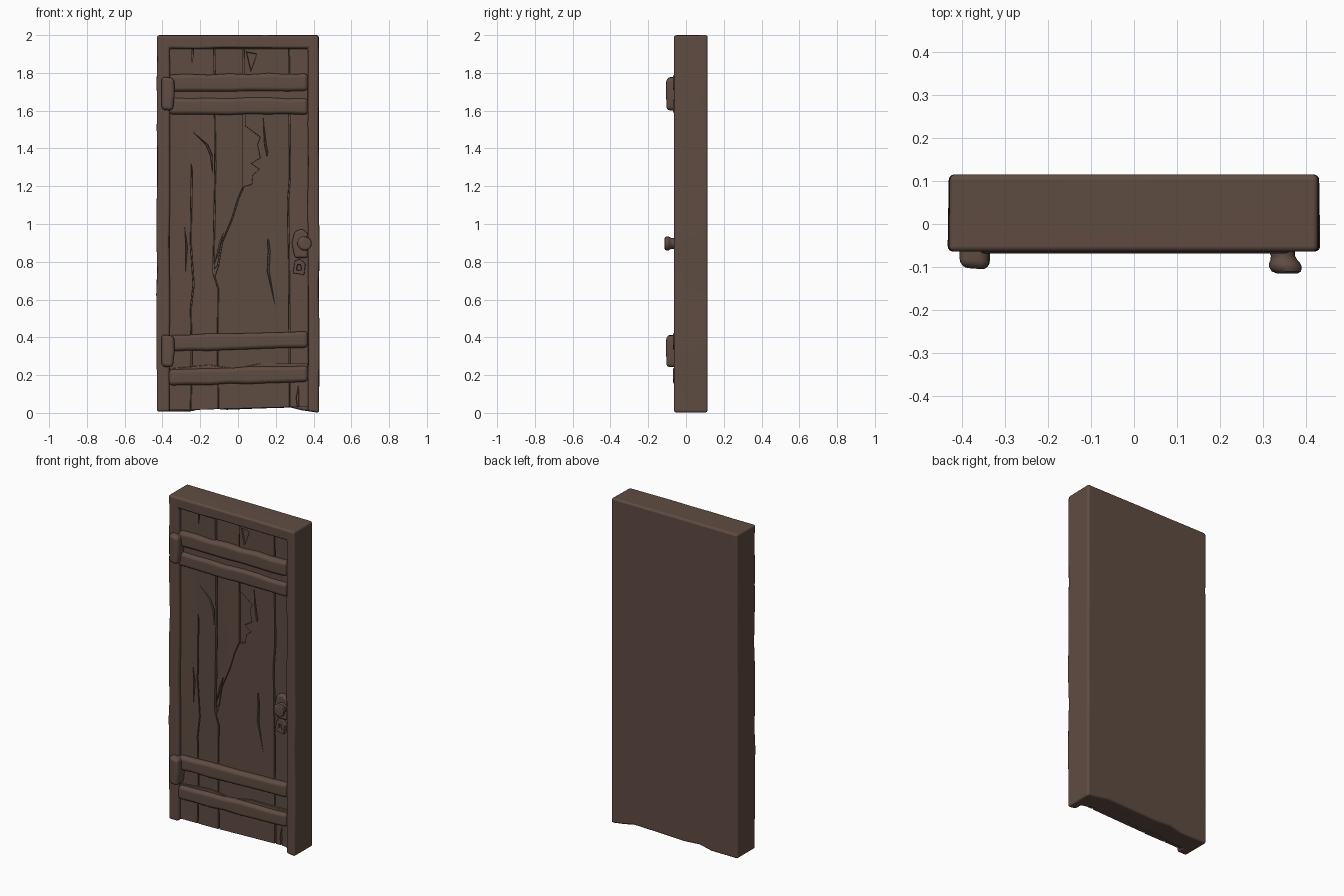
import bpy, bmesh, math, random

if "Cube" in bpy.data.objects:
    bpy.data.objects.remove(bpy.data.objects["Cube"])
random.seed(4)

wood = bpy.data.materials.new("dark_brown_wood")
wood.diffuse_color = (0.115, 0.072, 0.054, 1)
wood.use_nodes = True
wood.node_tree.nodes["Principled BSDF"].inputs["Base Color"].default_value = wood.diffuse_color


def add_prisms(bm, pts, y0, y1, jit=0.0, tilt=0.0):
    """Extrude an (x, z) outline from y0 (front) to y1 (back); front rim jittered, face tilted across x."""
    j = lambda: random.uniform(-jit, jit)
    mid = sum(x for x, z in pts) / len(pts)
    front = [bm.verts.new((x + j(), y0 + tilt * (x - mid), z + j())) for x, z in pts]
    back = [bm.verts.new((x, y1, z)) for x, z in pts]
    bm.faces.new(front)
    bm.faces.new(back[::-1])
    n = len(pts)
    for i in range(n):
        k = (i + 1) % n
        bm.faces.new((front[k], front[i], back[i], back[k]))


def link(name, bm):
    bmesh.ops.recalc_face_normals(bm, faces=bm.faces)
    me = bpy.data.meshes.new(name)
    bm.to_mesh(me)
    bm.free()
    ob = bpy.data.objects.new(name, me)
    bpy.context.collection.objects.link(ob)
    me.materials.append(wood)
    return ob


def make(name, parts):
    bm = bmesh.new()
    for p in parts:
        add_prisms(bm, *p)
    return link(name, bm)


def finish(ob, width, segs=3, cutter=None):
    """Cut, bevel, apply and shade smooth."""
    bpy.ops.object.select_all(action='DESELECT')
    bpy.context.view_layer.objects.active = ob
    ob.select_set(True)
    if cutter:
        m = ob.modifiers.new("cut", 'BOOLEAN')
        m.object, m.operation, m.solver = cutter, 'DIFFERENCE', 'EXACT'
        bpy.ops.object.modifier_apply(modifier="cut")
        bpy.data.objects.remove(cutter)
    if width:
        m = ob.modifiers.new("round", 'BEVEL')
        m.width, m.segments, m.use_clamp_overlap = width, segs, False
        m.limit_method, m.angle_limit = 'ANGLE', math.radians(35)
        bpy.ops.object.modifier_apply(modifier="round")
    bpy.ops.object.shade_smooth_by_angle(angle=math.radians(40))
    ob.modifiers.new("even_shading", 'WEIGHTED_NORMAL').keep_sharp = True


def wobble(a, b, n, amp):
    """Points from a up to (not including) b, nudged off the straight line."""
    out = [a]
    for i in range(1, n):
        t = i / n
        out.append((a[0] + (b[0] - a[0]) * t + random.uniform(-amp, amp),
                    a[1] + (b[1] - a[1]) * t + random.uniform(-amp, amp)))
    return out


def crack(pts, w):
    """Tapered sliver outline along a polyline."""
    mid = pts[1:-1]
    return ([pts[0]] + [(x + w / 2, z) for x, z in mid] + [pts[-1]] +
            [(x - w / 2, z) for x, z in mid[::-1]])


# frame and solid back: one slab with a sunken front, ragged at the foot
outline = [(-0.43, 0.008), (-0.25, 0.008), (-0.17, 0.026), (-0.06, 0.018), (0.1, 0.024),
           (0.28, 0.028), (0.34, 0.014), (0.43, 0.001)]
outline += wobble((0.43, 0.10), (0.428, 2.0), 10, 0.001)
outline += wobble((0.428, 2.0), (-0.428, 2.0), 6, 0.0005)
outline += wobble((-0.428, 2.0), (-0.43, 0.008), 16, 0.001)
frame = make("door_frame", [(outline, -0.064, 0.115, 0.003)])
inner = ([(-0.362, -0.1), (0.37, -0.1)] + wobble((0.37, 0.12), (0.37, 1.93), 9, 0.003)
         + wobble((0.37, 1.93), (-0.362, 1.93), 5, 0.003)
         + wobble((-0.362, 1.93), (-0.362, 0.1), 9, 0.003))
finish(frame, 0.013, 4, make("recess_cutter", [(inner, -0.2, -0.016)]))

# vertical planks, each given as left edge and right edge from bottom to top
top = 1.928
seam_a = [(-0.25, 0.015), (-0.245, 0.3), (-0.25, 0.55), (-0.235, 0.68), (-0.25, 0.9),
          (-0.245, 1.25), (-0.24, top)]
seam_b = [(-0.105, 0.02), (-0.107, 0.4), (-0.105, 0.66), (-0.13, 0.74)]
upper_b = [(-0.13, 0.76), (-0.125, 1.0), (-0.12, 1.3), (-0.125, top)]
slant = [(-0.105, 0.78), (-0.085, 0.9), (-0.03, 1.03), (0.0, 1.13), (0.03, 1.2)]
seam_d = [(0.275, 0.03), (0.272, 0.5), (0.27, 0.8), (0.265, 1.12), (0.275, 1.25), (0.27, top)]
ragged = [(0.07, 1.21), (0.075, 1.26), (0.11, 1.29), (0.065, 1.32), (0.115, 1.35),
          (0.10, 1.42), (0.115, 1.46), (0.035, 1.52), (0.03, top)]
planks = [
    ([(-0.366, 0.015), (-0.366, top)], seam_a, -0.036, 0.03),
    (seam_a, seam_b + upper_b, -0.038, -0.03),
    (upper_b, slant + [(0.03, 1.35), (0.03, top)], -0.031, 0.02),
    (seam_b[:3] + [(-0.125, 0.72)] + slant + ragged, seam_d, -0.036, 0.01),
    (seam_d, [(0.373, 0.03), (0.373, top)], -0.032, -0.03),
]
g = 0.0025
parts = []
for left, right, y, tilt in planks:
    parts.append(([(x - g, z) for x, z in right] + [(x + g, z) for x, z in left[::-1]],
                  y, -0.005, 0, tilt))
boards = make("vertical_planks", parts)
cracks = [
    crack([(-0.22, 1.47), (-0.165, 1.42), (-0.14, 1.36), (-0.135, 1.28)], 0.010),
    crack([(0.135, 1.54), (0.145, 1.42), (0.18, 1.26), (0.195, 1.17)], 0.009),
    crack([(0.15, 1.0), (0.165, 0.86), (0.16, 0.75), (0.19, 0.6)], 0.010),
    crack([(-0.28, 0.96), (-0.272, 0.88), (-0.277, 0.76)], 0.008),
    crack([(0.32, 0.14), (0.315, 0.08), (0.32, -0.02)], 0.014),
    [(0.045, 1.91), (0.068, 1.81), (0.10, 1.90)],
]
finish(boards, 0.004, 2, make("crack_cutter", [(c, -0.2, -0.023) for c in cracks]))

# loose splinter beside the slanted break
finish(make("splinter", [([(-0.125, 0.79), (-0.105, 0.84), (-0.075, 0.96), (-0.10, 0.90)],
                          -0.042, -0.01)]), 0.002, 2)

# horizontal rails: (z bottom left, z bottom right, height)
for name, zl, zr, h in [("upper_rail_top", 1.70, 1.705, 0.092), ("upper_rail_bottom", 1.58, 1.578, 0.088),
                        ("lower_rail_top", 0.325, 0.345, 0.088), ("lower_rail_bottom", 0.145, 0.165, 0.085)]:
    a, b = -0.366, 0.371
    pts = (wobble((a, zl), (b, zr), 7, 0.004) + [(b, zr)] +
           wobble((b, zr + h), (a, zl + h), 7, 0.004) + [(a, zl + h)])
    finish(make(name, [(pts, -0.069, -0.01)]), 0.022, 4)
# thin strips sunk between each pair of rails
finish(make("upper_rail_strip", [([(-0.36, 1.64), (0.37, 1.64), (0.37, 1.72), (-0.36, 1.72)],
                                  -0.048, -0.01)]), 0.004)
finish(make("lower_rail_strip", [([(-0.36, 0.235), (-0.15, 0.255), (-0.02, 0.235), (0.12, 0.262),
                                   (0.37, 0.262), (0.37, 0.20), (-0.36, 0.20)], -0.046, -0.01)]), 0.004)

# hinge blocks
for name, z0, z1 in [("upper_hinge", 1.60, 1.78), ("lower_hinge", 0.24, 0.415)]:
    pts = [(-0.405, z0 + 0.005), (-0.345, z0), (-0.335, z0 + 0.09), (-0.338, z1 - 0.008), (-0.405, z1)]
    finish(make(name, [(pts, -0.104, -0.02, 0, -0.08)]), 0.02, 4)

# lock plate and keyhole rim
plate = [(0.30, 0.82), (0.37, 0.82), (0.372, 0.95), (0.34, 0.975), (0.30, 0.96), (0.285, 0.90)]
finish(make("lock_plate", [(plate, -0.060, -0.01)]), 0.014)
hole = [(0.29, 0.74), (0.35, 0.73), (0.358, 0.79), (0.33, 0.815), (0.30, 0.805)]
slot = [(0.31, 0.755), (0.336, 0.755), (0.332, 0.785), (0.315, 0.785)]
finish(make("keyhole_rim", [(hole, -0.058, -0.01)]), 0.005, 2,
       make("keyhole_cutter", [(slot, -0.2, -0.038)]))

# door knob, turned as stacked rings (radius, y)
bm = bmesh.new()
rings = [(0.032, -0.04), (0.030, -0.064), (0.028, -0.074), (0.031, -0.083), (0.036, -0.091),
         (0.038, -0.100), (0.034, -0.110), (0.024, -0.115)]
loops = []
for i, (r, y) in enumerate(rings):
    cx = 0.342 + 0.014 * i / 7
    loops.append([bm.verts.new((cx + r * math.cos(k * math.pi / 10), y, 0.897 + r * math.sin(k * math.pi / 10)))
                  for k in range(20)])
for p, q in zip(loops, loops[1:]):
    for k in range(20):
        bm.faces.new((p[k], p[(k + 1) % 20], q[(k + 1) % 20], q[k]))
bm.faces.new(loops[0])
bm.faces.new(loops[-1])
finish(link("door_knob", bm), 0)
